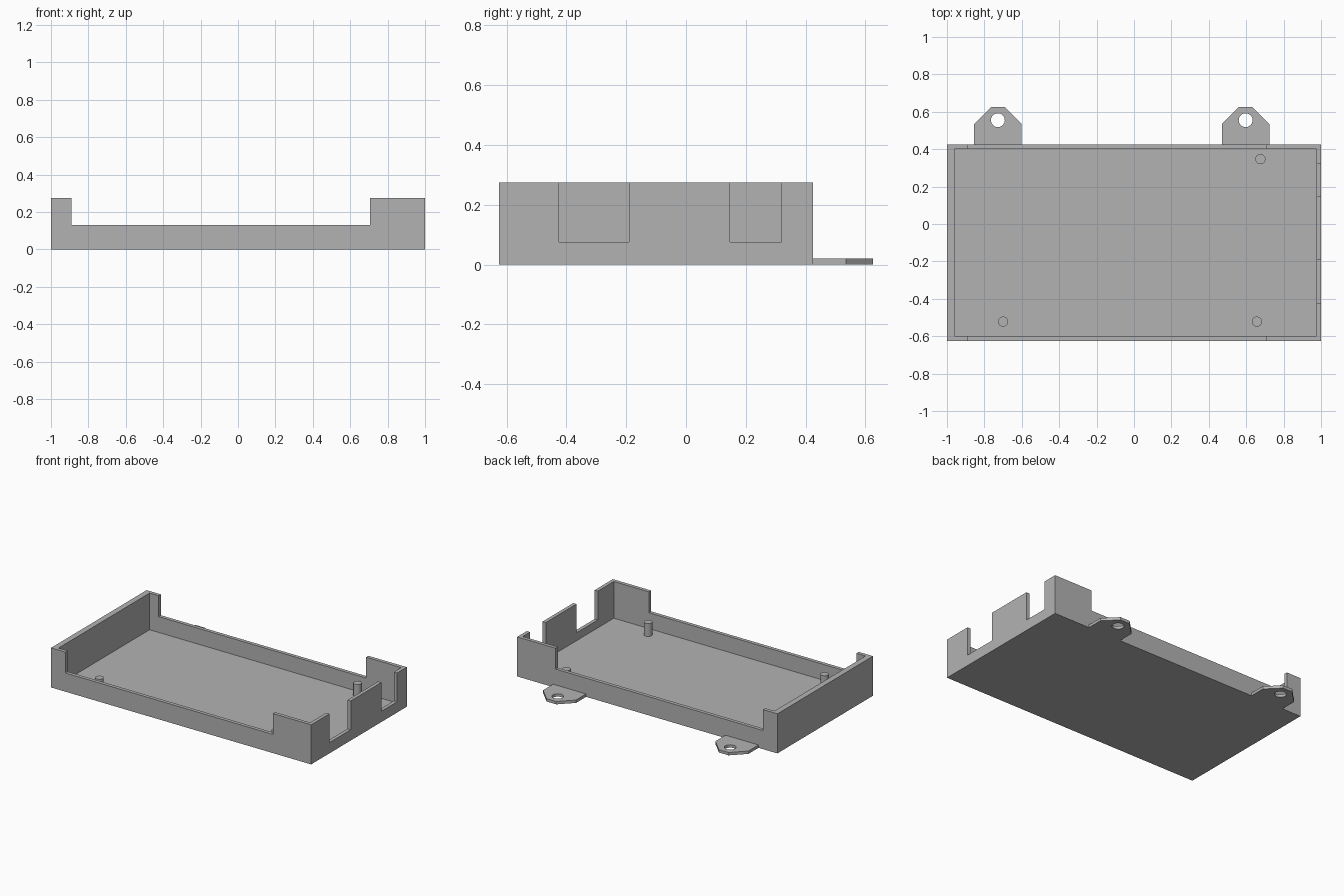
import bpy
import bmesh
from mathutils import Matrix, Vector

if "Cube" in bpy.data.objects:
    bpy.data.objects.remove(bpy.data.objects["Cube"])

grey = bpy.data.materials.new("grey_plastic")
grey.use_nodes = True
COLOUR = (0.45, 0.45, 0.45, 1)
grey.diffuse_color = COLOUR
grey.node_tree.nodes["Principled BSDF"].inputs["Base Color"].default_value = COLOUR


def add_object(name, bm):
    bmesh.ops.recalc_face_normals(bm, faces=bm.faces)
    mesh = bpy.data.meshes.new(name)
    bm.to_mesh(mesh)
    bm.free()
    mesh.materials.append(grey)
    obj = bpy.data.objects.new(name, mesh)
    bpy.context.collection.objects.link(obj)
    return obj


def box(name, x, y, z):
    low, high = Vector((x[0], y[0], z[0])), Vector((x[1], y[1], z[1]))
    bm = bmesh.new()
    bmesh.ops.create_cube(bm, size=1)
    bmesh.ops.scale(bm, vec=high - low, verts=bm.verts)
    bmesh.ops.translate(bm, vec=(low + high) / 2, verts=bm.verts)
    return add_object(name, bm)


def cylinder(name, x, y, radius, z0, z1, sides=32):
    bm = bmesh.new()
    bmesh.ops.create_cone(bm, cap_ends=True, segments=sides, radius1=radius,
                          radius2=radius, depth=z1 - z0,
                          matrix=Matrix.Translation((x, y, (z0 + z1) / 2)))
    return add_object(name, bm)


def prism(name, outline, height):
    bm = bmesh.new()
    face = bm.faces.new([bm.verts.new((x, y, 0)) for x, y in outline])
    top = bmesh.ops.extrude_face_region(bm, geom=[face])["geom"]
    bmesh.ops.translate(bm, vec=(0, 0, height),
                        verts=[v for v in top if isinstance(v, bmesh.types.BMVert)])
    return add_object(name, bm)


def cut(target, cutter):
    cutter.hide_render = True
    mod = target.modifiers.new("cut", "BOOLEAN")
    mod.operation = "DIFFERENCE"
    mod.solver = "EXACT"
    mod.object = cutter
    bpy.context.view_layer.objects.active = target
    bpy.ops.object.modifier_apply(modifier=mod.name)
    bpy.data.objects.remove(cutter)


def smooth(obj):
    bpy.ops.object.select_all(action="DESELECT")
    obj.select_set(True)
    bpy.context.view_layer.objects.active = obj
    bpy.ops.object.shade_smooth_by_angle()


FLOOR = 0.02
BACK = 0.425

# Open tray with thin walls
tray = box("tray", (-1, 1), (-0.625, BACK), (0, 0.275))
cut(tray, box("cavity", (-0.96, 0.975), (-0.6, 0.4), (FLOOR, 0.5)))

# Long openings in the front and back walls
cut(tray, box("long_opening", (-0.89, 0.705), (-0.8, 0.6), (0.13, 0.5)))

# Two port openings in the side wall
for y in ((-0.425, -0.19), (0.147, 0.32)):
    cut(tray, box("port_opening", (0.9, 1.1), y, (0.075, 0.5)))

# Locating pegs on the floor
for name, x, y in (("front_right_peg", -0.7, -0.522),
                   ("front_left_peg", 0.657, -0.522),
                   ("back_left_peg", 0.676, 0.347)):
    smooth(cylinder(name, x, y, 0.027, FLOOR, 0.11))

# Chamfered mounting tabs with screw holes
for name, x in (("right_mounting_tab", -0.728), ("left_mounting_tab", 0.597)):
    half = [(0.127, BACK), (0.127, 0.535), (0.037, 0.625)]
    outline = [(x + dx, y) for dx, y in half] + [(x - dx, y) for dx, y in reversed(half)]
    tab = prism(name, outline, FLOOR)
    cut(tab, cylinder("screw_hole", x, 0.555, 0.037, -0.1, 0.1))
    smooth(tab)
